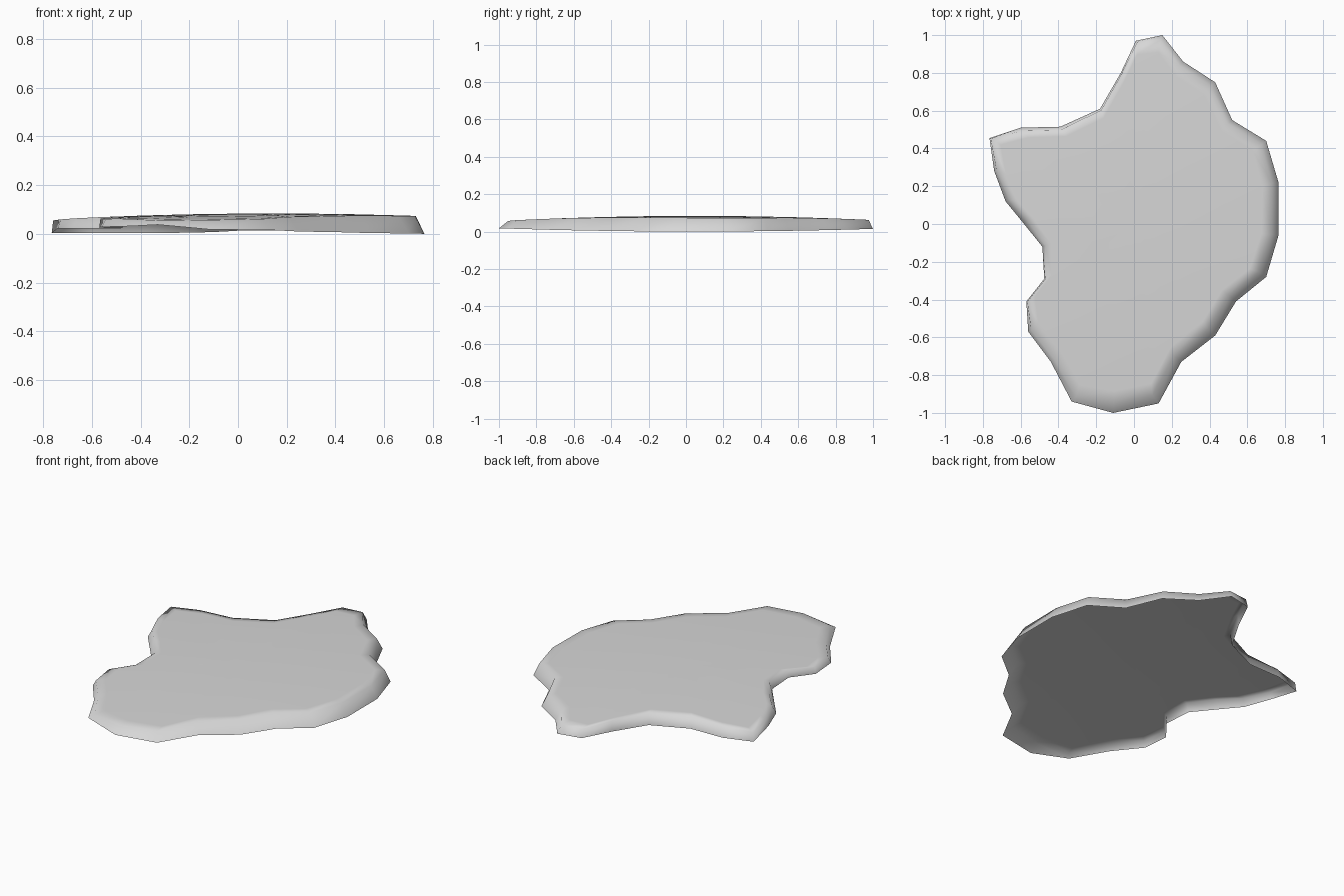
import bpy, bmesh
from mathutils import Vector

cube = bpy.data.objects.get("Cube")
if cube:
    bpy.data.objects.remove(cube, do_unlink=True)

# Plan outline, clockwise from the rear tip
OUTLINE = [(.15, 1), (.26, .86), (.43, .75), (.52, .55), (.70, .44), (.765, .22),
           (.765, -.06), (.70, -.28), (.54, -.41), (.43, -.59), (.25, -.73),
           (.13, -.95), (-.11, -1), (-.33, -.94), (-.44, -.73), (-.56, -.57),
           (-.57, -.41), (-.475, -.29), (-.485, -.12), (-.59, .01), (-.68, .12),
           (-.74, .28), (-.765, .455), (-.60, .51), (-.39, .515), (-.18, .61),
           (-.07, .80), (.01, .97)]
points = [Vector(p) for p in OUTLINE]
count = len(points)


def top_height(p):
    return .084 - .03 * (p.x - .15) ** 2 - .025 * (p.y - .05) ** 2


def hem_height(p, normal):
    # The lower edge lifts along the hollow side
    lift = .022 if normal.x < -.5 and p.y < .4 else 0
    return .016 * (p.y - .05) ** 2 + lift


def wall_inset(normal):
    # The wall leans in most on the front and least on the hollow side
    return .02 + .015 * normal.x + .03 * max(-normal.y, 0)


bm = bmesh.new()

# Lower edge of the wall and the rim above it
hem, rim = [], []
for i, p in enumerate(points):
    along = points[(i + 1) % count] - points[i - 1]
    normal = Vector((-along.y, along.x)).normalized()
    hem.append(bm.verts.new((*p, hem_height(p, normal))))
    rim.append(p - normal * wall_inset(normal))

# Rings from the lower edge, up the wall, to the centre of the top
rings = [hem]
for scale in (1, .93, .65, .35):
    rings.append([bm.verts.new((*(p * scale), top_height(p * scale))) for p in rim])
for a, b in zip(rings, rings[1:]):
    for i in range(count):
        j = (i + 1) % count
        bm.faces.new((a[j], a[i], b[i], b[j]))
centre = bm.verts.new((0, 0, top_height(Vector((0, 0)))))
for i in range(count):
    bm.faces.new((rings[-1][(i + 1) % count], rings[-1][i], centre))

# Thin crust, open underneath
mesh = bpy.data.meshes.new("flat_slab")
bm.to_mesh(mesh)
bm.free()
mesh.shade_smooth()
slab = bpy.data.objects.new("flat_slab", mesh)
bpy.context.collection.objects.link(slab)

# Plain grey stone
grey = bpy.data.materials.new("light_grey")
grey.use_nodes = True
colour = (.68, .68, .68, 1)
grey.diffuse_color = colour
grey.node_tree.nodes["Principled BSDF"].inputs["Base Color"].default_value = colour
mesh.materials.append(grey)
